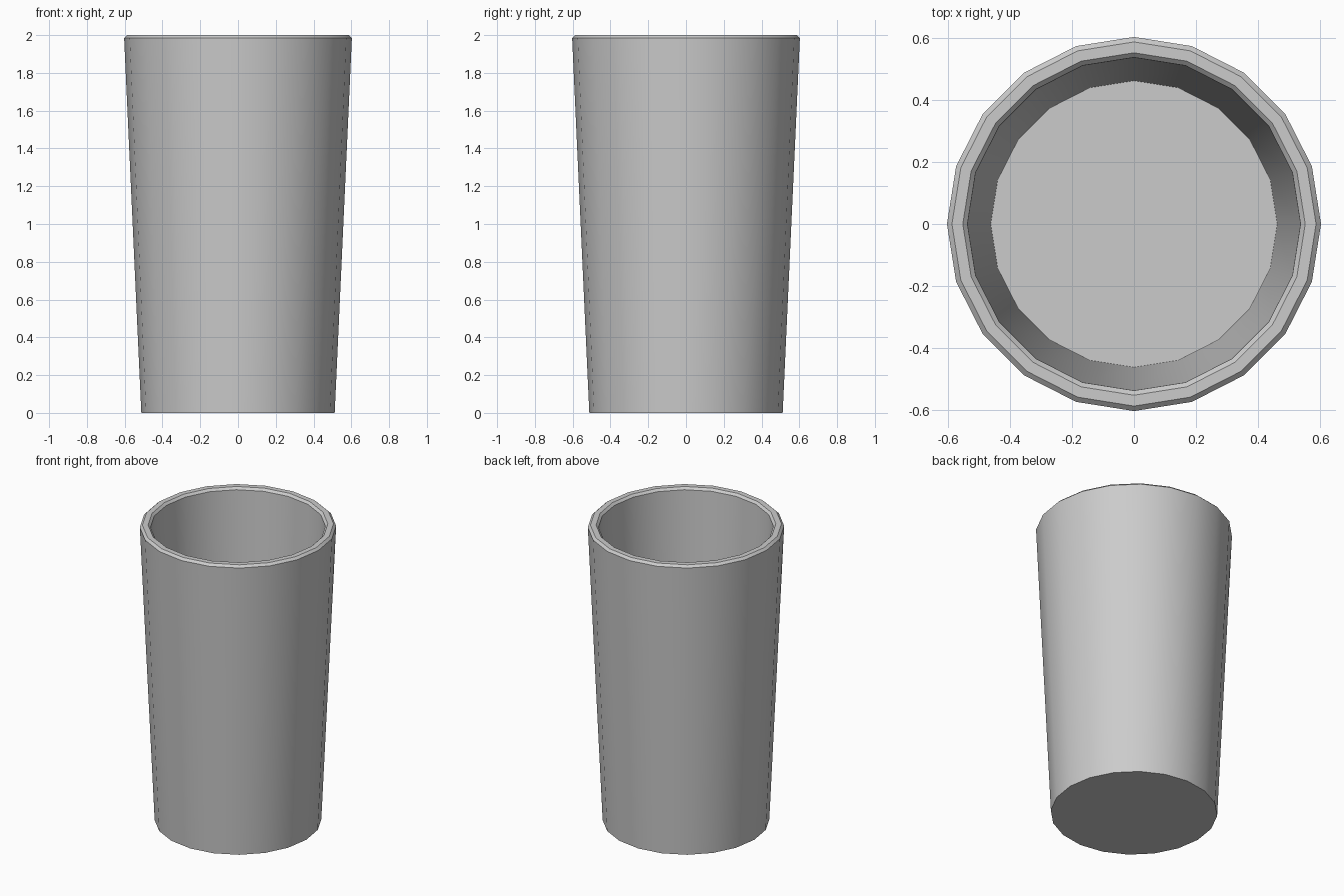
import bpy, bmesh, math

if "Cube" in bpy.data.objects:
    bpy.data.objects.remove(bpy.data.objects["Cube"])

SIDES = 20
# (radius, height): outer base, outer wall, rim chamfers, inner wall, inner floor
PROFILE = [(0.512, 0.0), (0.603, 1.985), (0.587, 2.0),
           (0.552, 2.0), (0.537, 1.985), (0.462, 0.17)]

bm = bmesh.new()
rings = []
for r, z in PROFILE:
    rings.append([bm.verts.new((r * math.cos(2 * math.pi * i / SIDES),
                                r * math.sin(2 * math.pi * i / SIDES), z))
                  for i in range(SIDES)])

# walls and rim
for low, high in zip(rings, rings[1:]):
    for i in range(SIDES):
        j = (i + 1) % SIDES
        bm.faces.new((low[i], low[j], high[j], high[i]))

# underside and inner floor
bm.faces.new(rings[0][::-1])
bm.faces.new(rings[-1])
bmesh.ops.recalc_face_normals(bm, faces=bm.faces)

mesh = bpy.data.meshes.new("drinking_cup")
bm.to_mesh(mesh)
bm.free()
cup = bpy.data.objects.new("drinking_cup", mesh)
bpy.context.collection.objects.link(cup)

# smooth walls with crisp rim edges
bpy.context.view_layer.objects.active = cup
cup.select_set(True)
bpy.ops.object.shade_smooth_by_angle(angle=math.radians(30))
